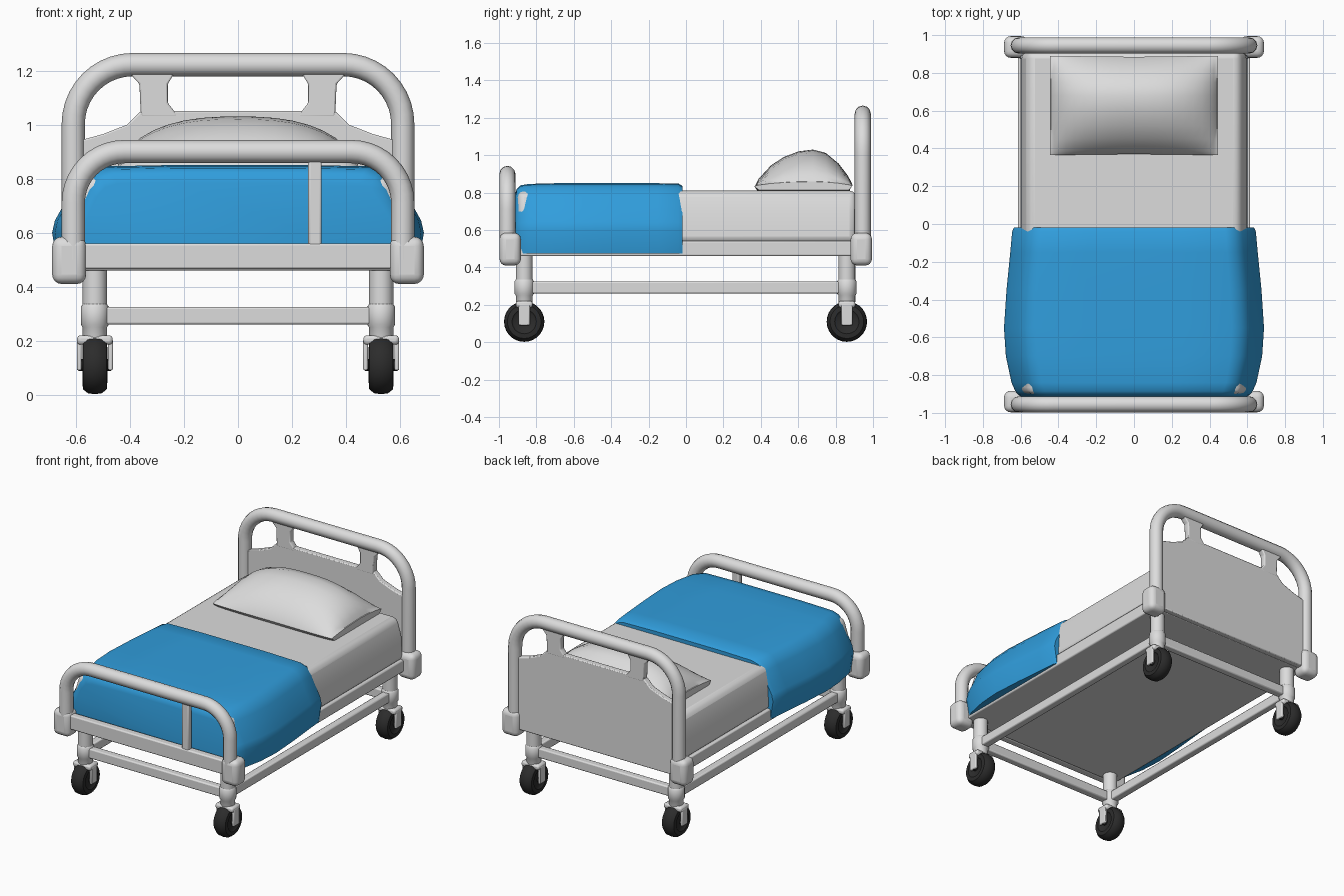
import bpy, bmesh, math
from mathutils import Vector, Matrix

if "Cube" in bpy.data.objects:
    bpy.data.objects.remove(bpy.data.objects["Cube"])


def material(name, rgb):
    m = bpy.data.materials.new(name)
    m.use_nodes = True
    m.diffuse_color = (*rgb, 1)
    bsdf = m.node_tree.nodes["Principled BSDF"]
    bsdf.inputs["Base Color"].default_value = (*rgb, 1)
    bsdf.inputs["Roughness"].default_value = 0.6
    return m


WHITE = material("soft white", (0.72, 0.72, 0.72))
BLUE = material("blanket blue", (0.03, 0.34, 0.72))
BLACK = material("rubber black", (0.025, 0.025, 0.025))


def finish(name, bm, mat, bevel=0, segments=2, smooth=True):
    bmesh.ops.recalc_face_normals(bm, faces=bm.faces)
    mesh = bpy.data.meshes.new(name)
    bm.to_mesh(mesh)
    bm.free()
    mesh.materials.append(mat)
    obj = bpy.data.objects.new(name, mesh)
    bpy.context.collection.objects.link(obj)
    if bevel:
        mod = obj.modifiers.new("Bevel", 'BEVEL')
        mod.width, mod.segments = bevel, segments
    if smooth:
        bpy.ops.object.select_all(action='DESELECT')
        obj.select_set(True)
        bpy.context.view_layer.objects.active = obj
        bpy.ops.object.shade_smooth_by_angle(angle=math.radians(40))
    return obj


def box(name, lo, hi, mat=WHITE, bevel=0.008, segments=2):
    lo, hi = Vector(lo), Vector(hi)
    bm = bmesh.new()
    bmesh.ops.create_cube(bm, size=1, matrix=Matrix.Translation((lo + hi) / 2)
                          @ Matrix.Diagonal((*(hi - lo), 1)))
    return finish(name, bm, mat, bevel, segments)


def loft(bm, rings, cap=True):
    loops = [[bm.verts.new(p) for p in ring] for ring in rings]
    for a, b in zip(loops, loops[1:]):
        for i in range(len(a)):
            j = (i + 1) % len(a)
            bm.faces.new((a[i], a[j], b[j], b[i]))
    if cap:
        bm.faces.new(loops[0])
        bm.faces.new(loops[-1])


def turned(name, centre, profile, mat=WHITE, axis='Z', sides=20):
    """Solid of revolution from (radius, height) pairs."""
    turn = Matrix.Rotation(math.pi / 2, 4, 'Y') if axis == 'X' else Matrix.Identity(4)
    place = Matrix.Translation(centre) @ turn
    angles = [2 * math.pi * i / sides for i in range(sides)]
    bm = bmesh.new()
    loft(bm, [[place @ Vector((r * math.cos(a), r * math.sin(a), h)) for a in angles]
              for r, h in profile])
    return finish(name, bm, mat)


def hoop(name, y, half, base, top, corner, radius):
    """Upright tube bent into an arch."""
    path = [(half, base)]
    for i in range(11):
        a = math.pi / 2 * i / 10
        path.append((half - corner + corner * math.cos(a), top - corner + corner * math.sin(a)))
    path += [(-x, z) for x, z in reversed(path)]
    curve = bpy.data.curves.new(name, 'CURVE')
    curve.dimensions = '3D'
    curve.bevel_depth, curve.bevel_resolution = radius, 4
    curve.use_fill_caps = True
    spline = curve.splines.new('POLY')
    spline.points.add(len(path) - 1)
    for p, (x, z) in zip(spline.points, path):
        p.co = (x, y, z, 1)
    spline.use_smooth = True
    curve.materials.append(WHITE)
    obj = bpy.data.objects.new(name, curve)
    bpy.context.collection.objects.link(obj)


def plate(name, outline, y, thick):
    bm = bmesh.new()
    loft(bm, [[(x, yy, z) for x, z in outline] for yy in (y - thick / 2, y + thick / 2)])
    return finish(name, bm, WHITE, 0.006)


# Head and foot ends
hoop("headboard_tube", 0.945, 0.61, 0.5, 1.222, 0.22, 0.043)
hoop("footboard_tube", -0.955, 0.61, 0.5, 0.9, 0.19, 0.043)
half_top = [(0.59, 0.94), (0.5, 0.965), (0.41, 1.0), (0.36, 1.05)]
plate("headboard_panel", [(0.59, 0.46)] + half_top
      + [(-x, z) for x, z in reversed(half_top)] + [(-0.59, 0.46)], 0.945, 0.04)
for s, side in ((1, "left"), (-1, "right")):
    plate(f"headboard_post_{side}",
          [(s * x, z) for x, z in ((0.22, 1.03), (0.26, 1.08), (0.26, 1.15), (0.23, 1.2),
                                   (0.41, 1.2), (0.365, 1.15), (0.36, 1.03))], 0.945, 0.042)
box("footboard_bar", (-0.58, -0.975, 0.465), (0.58, -0.925, 0.56))
box("footboard_post", (0.26, -0.97, 0.54), (0.31, -0.93, 0.88))

# Bed base and mattress
box("bed_base", (-0.615, -0.92, 0.46), (0.615, 0.93, 0.54))
bm = bmesh.new()
loft(bm, [[(sx * w, -0.9 if sy < 0 else 0.91, z)
           for sx, sy in ((1, 1), (-1, 1), (-1, -1), (1, -1))]
          for w, z in ((0.605, 0.53), (0.595, 0.7), (0.56, 0.81))])
finish("mattress", bm, WHITE, 0.035, 3)

# Blanket draped over the foot half, lofted from front to back
half = [(0.25, 0.85), (0.5, 0.845), (0.55, 0.83), (0.59, 0.78), (0.62, 0.71),
        (0.655, 0.645), (0.665, 0.6), (0.645, 0.475)]
section = half + [(-x, z) for x, z in reversed(half)]
stations = [(-0.915, 0.89, 0.83), (-0.905, 0.92, 0.92), (-0.885, 0.945, 0.97),
            (-0.84, 0.975, 0.99), (-0.7, 1.02, 1), (-0.55, 1.035, 1),
            (-0.35, 1.015, 1), (-0.15, 0.985, 1), (-0.04, 0.97, 0.995), (-0.018, 0.955, 0.96)]
bm = bmesh.new()
loft(bm, [[(x * w, y, 0.475 + (z - 0.475) * h) for x, z in section] for y, w, h in stations])
finish("blanket", bm, BLUE)

# Pillow with a plump wedge profile leaning up towards the headboard
crown = [(0.365, 0.83), (0.385, 0.875), (0.45, 0.945), (0.52, 0.99), (0.6, 1.02),
         (0.68, 1.03), (0.75, 1.012), (0.82, 0.955), (0.87, 0.89), (0.89, 0.85)]
bm = bmesh.new()
rings = []
steps = 20
for i in range(steps + 1):
    t = -math.cos(math.pi * i / steps)
    swell = max(0.12, (1 - abs(t) ** 2.6) ** 0.6)
    pull = 0.98 + 0.02 * abs(t)
    upper = [(0.445 * t, 0.63 + (y - 0.63) * pull, 0.835 + (z - 0.835) * swell) for y, z in crown]
    lower = [(0.445 * t, y, 0.815 - 0.02 * swell) for y in (0.87, 0.39)]
    rings.append(upper + lower)
loft(bm, rings)
finish("pillow", bm, WHITE)

# Lower frame rails
for s, side in ((1, "left"), (-1, "right")):
    box(f"lower_rail_{side}", (s * 0.53 - 0.025, -0.86, 0.26), (s * 0.53 + 0.025, 0.85, 0.325))
for y, end in ((-0.865, "front"), (0.855, "back")):
    box(f"lower_crossbar_{end}", (-0.53, y - 0.025, 0.26), (0.53, y + 0.025, 0.325))

# Corner sockets, legs and casters
for s, side in ((1, "left"), (-1, "right")):
    for y, end, sy in ((-0.865, "front", -0.94), (0.86, "back", 0.937)):
        tag = f"{end}_{side}"
        x = s * 0.53
        box(f"socket_{tag}", (s * 0.625 - 0.063, sy - 0.057, 0.41),
            (s * 0.625 + 0.063, sy + 0.057, 0.585), bevel=0.035, segments=4)
        turned(f"leg_{tag}", (x, y, 0), [(0.045, 0.3), (0.045, 0.47)])
        turned(f"collar_{tag}", (x, y, 0),
               [(0.035, 0.19), (0.045, 0.215), (0.045, 0.25), (0.052, 0.26), (0.052, 0.325),
                (0.045, 0.335)])
        turned(f"wheel_{tag}", (x, y, 0.11),
               [(0.055, -0.038), (0.065, -0.046), (0.09, -0.044), (0.105, -0.025), (0.108, 0),
                (0.105, 0.025), (0.09, 0.044), (0.065, 0.046), (0.055, 0.038)],
               BLACK, 'X', 28)
        turned(f"axle_{tag}", (x, y, 0.11), [(0.022, -0.06), (0.022, 0.06)], BLACK, 'X', 12)
        box(f"fork_crown_{tag}", (x - 0.066, y - 0.045, 0.185), (x + 0.066, y + 0.045, 0.22),
            bevel=0.012)
        for f, face in ((1, "outer"), (-1, "inner")):
            fx = x + s * f * 0.058
            box(f"fork_{face}_{tag}", (fx - 0.009, y - 0.03, 0.09),
                (fx + 0.009, y + 0.03, 0.205), bevel=0.006)
